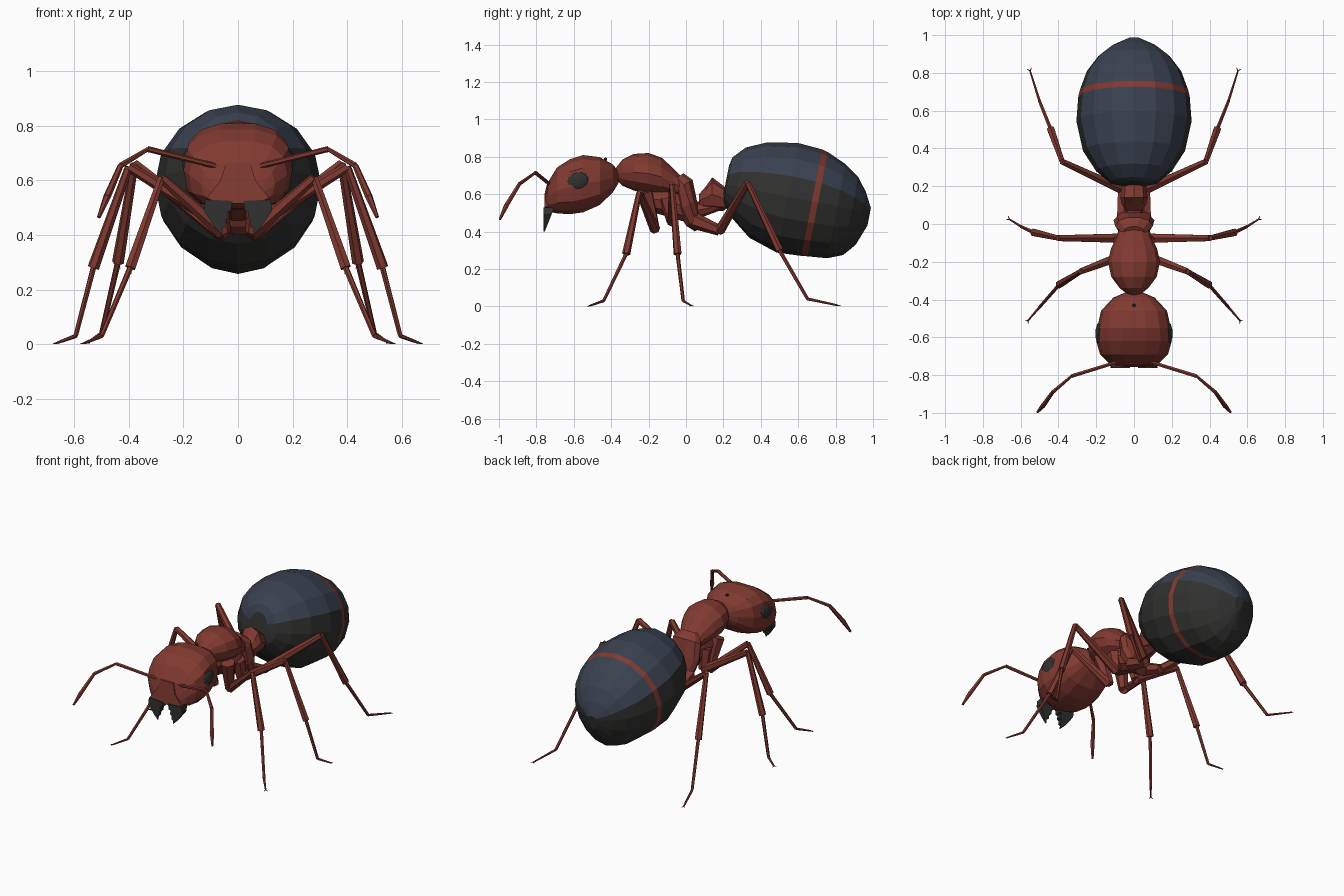
import bpy, bmesh
from math import sin, cos, pi, atan2
from mathutils import Vector, Matrix

cube = bpy.data.objects.get("Cube")
if cube:
    bpy.data.objects.remove(cube, do_unlink=True)


def material(name, rgb):
    m = bpy.data.materials.new(name)
    m.use_nodes = True
    m.diffuse_color = (*rgb, 1)
    m.node_tree.nodes["Principled BSDF"].inputs["Base Color"].default_value = (*rgb, 1)
    return m


RED = material("rust red", (0.22, 0.042, 0.03))
BLUE = material("slate blue", (0.042, 0.054, 0.08))
BLACK = material("soft black", (0.03, 0.031, 0.029))


def finish(name, bm, *mats):
    bmesh.ops.recalc_face_normals(bm, faces=bm.faces)
    mesh = bpy.data.meshes.new(name)
    bm.to_mesh(mesh)
    bm.free()
    for m in mats:
        mesh.materials.append(m)
    obj = bpy.data.objects.new(name, mesh)
    bpy.context.collection.objects.link(obj)
    return obj


def power(v, p):
    return abs(v) ** p * (1 if v >= 0 else -1)


def loft(name, stations, mats=(RED,), sides=12, tilt=0, p=1, rule=None):
    """Skin rings (y, z, up, down, half width); tilt leans the rings in the yz plane."""
    bm = bmesh.new()
    rings = []
    for y, z, up, down, half in stations:
        ring = []
        for i in range(sides):
            a = 2 * pi * i / sides
            s = power(sin(a), p)
            h = s * (up if s > 0 else down)
            ring.append(bm.verts.new((half * power(cos(a), p), y + h * sin(tilt), z + h * cos(tilt))))
        rings.append(ring)
    for j in range(len(rings) - 1):
        for i in range(sides):
            k = (i + 1) % sides
            f = bm.faces.new((rings[j][i], rings[j][k], rings[j + 1][k], rings[j + 1][i]))
            if rule:
                f.material_index = rule(j, i)
    for ring, j in ((rings[0], 0), (rings[-1], len(rings) - 1)):
        f = bm.faces.new(ring)
        if rule:
            f.material_index = rule(j, sides // 2)
    return finish(name, bm, *mats)


def upright(rows):
    """Turn (y, top, bottom, half) rows into stations."""
    return [(y, (t + b) / 2, (t - b) / 2, (t - b) / 2, w) for y, t, b, w in rows]


def add_cone(bm, a, b, r1, r2, sides=6):
    a, b = Vector(a), Vector(b)
    d = b - a
    mat = Matrix.Translation((a + b) / 2) @ d.to_track_quat('Z', 'Y').to_matrix().to_4x4()
    bmesh.ops.create_cone(bm, cap_ends=True, segments=sides, radius1=r1, radius2=r2,
                          depth=d.length, matrix=mat)


def limb(name, side, points, radii, claws=False):
    """Chain of tapered rods; radii holds a start and end radius per rod."""
    bm = bmesh.new()
    pts = [Vector((x * side, y, z)) for x, y, z in points]
    for a, b, (r1, r2) in zip(pts, pts[1:], radii):
        add_cone(bm, a, b, r1, r2)
    if claws:
        out = (pts[-1] - pts[-2]).normalized()
        for s in (-1, 1):
            tip = pts[-1] + out * 0.015 + Vector((-out.y, out.x, 0)) * s * 0.012
            add_cone(bm, pts[-1], tip, 0.004, 0.001, 4)
        # Spur at the end of the shin
        shin = pts[-3] + (pts[-3] - pts[-4]).normalized() * 0.025
        add_cone(bm, pts[-3], shin + Vector((-0.012 * side, 0, 0)), 0.006, 0.001, 4)
    return finish(name, bm, RED)


def prism(name, outline, front, back, mat):
    """Extrude an xz outline between two depths given as functions of z."""
    bm = bmesh.new()
    f = [bm.verts.new((x, front(z), z)) for x, z in outline]
    b = [bm.verts.new((x, back(z), z)) for x, z in outline]
    bm.faces.new(f)
    bm.faces.new(b)
    for i in range(len(f)):
        k = (i + 1) % len(f)
        bm.faces.new((f[i], f[k], b[k], b[i]))
    return finish(name, bm, mat)


# Abdomen: rings along a drooping axis, with a red band
START, LEAN = Vector((0.22, 0.65)), atan2(0.15, 0.77)
profile = [(-0.01, .1, .07, .07), (0, .15, .1, .13), (.06, .215, .17, .2), (.17, .265, .255, .27),
           (.33, .292, .305, .305), (.462, .283, .297, .295), (.495, .275, .293, .288),
           (.6, .23, .283, .25), (.68, .175, .25, .19), (.735, .105, .185, .12), (.778, .025, .07, .03)]
BAND = 5


def abdomen_colour(j, i):
    if j == BAND:
        return 2
    return 0 if 1 <= i <= 6 else 1


loft("abdomen", [(START.x + u * cos(LEAN), START.y - u * sin(LEAN), t, b, w) for u, t, b, w in profile],
     (BLUE, BLACK, RED), 16, LEAN, 1, abdomen_colour)

# Head
loft("head", upright([(-.36, .72, .66, .04), (-.39, .76, .61, .11), (-.46, .8, .54, .175),
                      (-.55, .812, .5, .195), (-.62, .79, .49, .2), (-.69, .745, .495, .18),
                      (-.735, .67, .505, .135), (-.75, .6, .515, .095)]), sides=14, p=.75)
loft("neck", upright([(-.4, .73, .66, .04), (-.33, .74, .67, .045)]), sides=8)
prism("face_plate", [(-.045, .66), (.045, .66), (.065, .6), (.115, .535), (.06, .515),
                     (-.06, .515), (-.115, .535), (-.065, .6)],
      lambda z: -.757 + max(0, z - .6) * .25, lambda z: -.69, RED)
bm = bmesh.new()
bmesh.ops.create_icosphere(bm, subdivisions=1, radius=.01, matrix=Matrix.Translation((0, -.43, .787)))
finish("crown_eye", bm, BLACK)

# Thorax, waist and its raised node
loft("front_thorax", upright([(-.375, .74, .68, .03), (-.34, .785, .645, .075), (-.28, .815, .62, .12),
                              (-.2, .82, .6, .138), (-.13, .795, .59, .122), (-.07, .74, .58, .092),
                              (-.02, .69, .58, .08)]), sides=12)
loft("lower_thorax", upright([(-.24, .64, .57, .05), (-.18, .65, .5, .08), (-.08, .65, .47, .085),
                              (.02, .6, .44, .07)]), sides=10)
loft("rear_thorax", [(-.05, .69, .045, .04, .06), (-.01, .65, .055, .06, .1), (.02, .55, .045, .08, .108),
                     (.05, .46, .03, .06, .08), (.08, .42, .02, .04, .05)], sides=10, tilt=pi / 3)
loft("waist", upright([(.04, .56, .46, .05), (.12, .56, .49, .045), (.23, .63, .53, .06)]), sides=8)
loft("waist_node", upright([(.07, .6, .53, .04), (.105, .64, .52, .065), (.14, .69, .51, .072),
                            (.2, .645, .51, .065), (.225, .62, .53, .05)]), sides=8)

# Paired parts: joints of each leg run from the body to the foot
LEGS = {
    "front": [(.08, -.22, .61), (.055, -.165, .41), (.28, -.25, .61), (.395, -.32, .28),
              (.5, -.44, .03), (.56, -.51, .005)],
    "middle": [(.07, -.1, .58), (.075, -.075, .45), (.4, -.075, .65), (.53, -.045, .28),
               (.595, -.015, .03), (.66, .025, .006)],
    "rear": [(.05, .04, .46), (.06, .18, .405), (.38, .33, .66), (.44, .5, .3),
             (.5, .65, .04), (.55, .81, .006)],
}
LEG_RADII = [(.045, .028), (.028, .018), (.015, .022), (.011, .009), (.008, .005)]

for side, label in ((1, "left"), (-1, "right")):
    for name, joints in LEGS.items():
        limb(f"{name}_leg_{label}", side, joints, LEG_RADII, claws=True)
    limb(f"antenna_{label}", side,
         [(.07, -.725, .65), (.33, -.805, .715), (.43, -.89, .655), (.48, -.96, .54), (.51, -.995, .465)],
         [(.01, .011), (.008, .011), (.011, .014), (.014, .007)])

    bm = bmesh.new()
    bmesh.ops.create_uvsphere(bm, u_segments=10, v_segments=8, radius=1,
                              matrix=Matrix.Translation((side * .182, -.58, .668))
                              @ Matrix.Rotation(.35, 4, 'X') @ Matrix.Diagonal((.023, .063, .048, 1)))
    finish(f"eye_{label}", bm, BLACK)

    jaw = [(.02, .525), (.12, .53), (.125, .49), (.085, .43), (.055, .4), (.058, .425),
           (.045, .43), (.047, .455), (.035, .46), (.038, .485), (.025, .49)]
    prism(f"jaw_{label}", [(x * side, z) for x, z in jaw],
          lambda z: -.762, lambda z: -.755 + .4 * (z - .4), BLACK)
